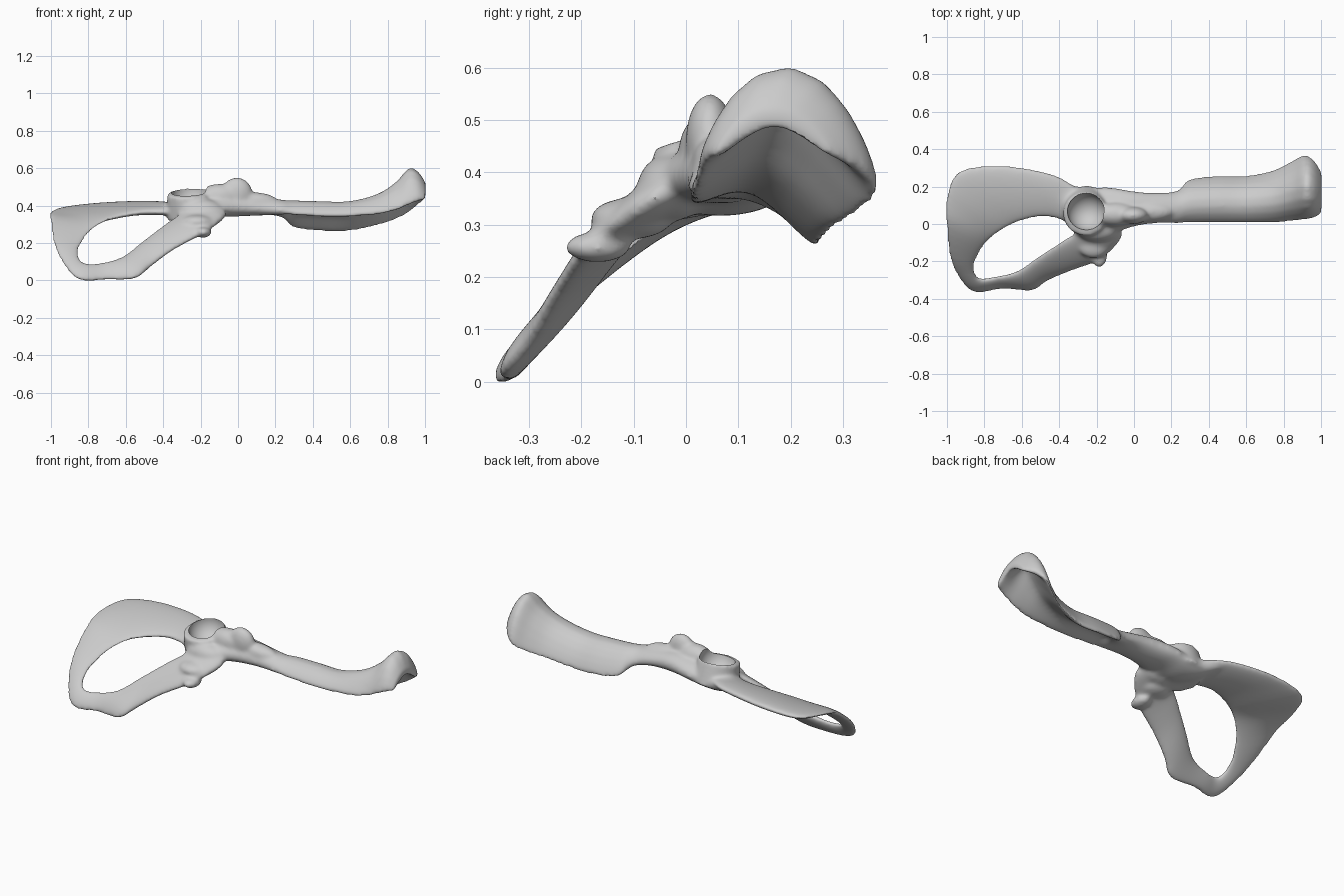
import bpy
import bmesh
import math
from mathutils import Matrix, Vector

if "Cube" in bpy.data.objects:
    bpy.data.objects.remove(bpy.data.objects["Cube"], do_unlink=True)

SIDES = 24
STEPS = 4
bm = bmesh.new()


def smooth_rows(rows, closed):
    """Catmull-Rom interpolation between stations of equal length."""
    count = len(rows)
    pick = (lambda i: rows[i % count]) if closed else (
        lambda i: rows[max(0, min(count - 1, i))])
    result = []
    for i in range(count if closed else count - 1):
        near = [pick(i + k) for k in (-1, 0, 1, 2)]
        for s in range(STEPS):
            t = s / STEPS
            result.append([
                b + t * (c - a + t * (2 * a - 5 * b + 4 * c - d
                         + t * (3 * (b - c) + d - a))) / 2
                for a, b, c, d in zip(*near)])
    if not closed:
        result.append(rows[-1])
    return result


def loft(sections, closed):
    """Skin a list of point loops into a tube."""
    rings = [[bm.verts.new(p) for p in loop] for loop in sections]
    pairs = list(zip(rings, rings[1:]))
    if closed:
        pairs.append((rings[-1], rings[0]))
    else:
        bm.faces.new(reversed(rings[0]))
        bm.faces.new(rings[-1])
    for first, second in pairs:
        for i in range(len(first)):
            j = (i + 1) % len(first)
            bm.faces.new((first[i], first[j], second[j], second[i]))


def arched_section(row):
    """Rounded strip bent into an arch across y, thick along its normal."""
    x, front, back, z_front, z_back, arch, half = [v / 100 for v in row]
    width, rise = back - front, z_back - z_front
    loop = []
    for i in range(SIDES):
        angle = math.tau * i / SIDES
        t = (1 - math.cos(angle)) / 2
        spot = Vector((x, front + width * t,
                       z_front + rise * t + arch * math.sin(math.pi * t)))
        slope = rise + arch * math.pi * math.cos(math.pi * t)
        normal = Vector((0, -slope, width)).normalized()
        loop.append(spot + normal * half * math.sin(angle))
    return loop


def strip_section(row):
    """Flat oval spanning from the outer edge to the inner edge."""
    values = [v / 100 for v in row]
    outer, inner, half = Vector(values[:3]), Vector(values[3:6]), values[6]
    middle, reach = (outer + inner) / 2, (outer - inner) / 2
    tangent = Vector((-reach.y, reach.x, 0))
    normal = reach.cross(tangent).normalized()
    return [middle + reach * math.cos(math.tau * i / SIDES)
            + normal * half * math.sin(math.tau * i / SIDES)
            for i in range(SIDES)]


def lump(centre, radii):
    bmesh.ops.create_icosphere(
        bm, subdivisions=3, radius=1,
        matrix=Matrix.Translation(centre) @ Matrix.Diagonal((*radii, 1)))


# Shaft and flared blade: x, front y, back y, front z, back z, arch, half depth
shaft = [
    (-42, 8, 25, 39, 41, 1, 2),
    (-32, 1, 21, 39, 40, 0, 5),
    (-22, -5, 20, 39, 40, 0, 6),
    (-12, -5, 20, 40, 41, 1, 6),
    (0, -1, 18, 40, 42, 1, 6),
    (12, 1, 17, 39, 40, 2, 5),
    (24, 1, 18, 38, 36, 4, 4),
    (30, 1, 24, 37, 30, 8, 3),
    (45, 1, 26, 36, 28, 9, 3),
    (60, 1, 26, 36, 28, 9, 3),
    (75, 1, 29, 37, 31, 11, 3),
    (85, 2, 34, 39, 34, 15, 3),
    (92, 3, 37, 42, 38, 18, 4),
    (97, 4, 34, 44, 42, 13, 4),
    (101, 6, 28, 45, 45, 7, 2),
]
loft([arched_section(r) for r in smooth_rows(shaft, False)], False)

# Ring around the large opening: outer point, inner point, half depth.
# The last station fans the ring into the shaft below the socket.
ring = [
    (-15, -17, 29, -32, -5, 36, 4),
    (-34, -25, 18, -38, -9, 32, 3),
    (-46, -30, 9, -50, -17, 23, 3),
    (-54, -35, 3, -62, -25, 14, 3),
    (-70, -34, 2, -74, -28, 11, 2),
    (-84, -36, 2, -81, -29, 11, 2),
    (-92, -30, 9, -84, -26, 14, 2),
    (-98, -18, 21, -84, -20, 19, 2),
    (-100, 0, 34, -79, -11, 27, 2),
    (-100, 14, 38, -71, -4, 33, 2),
    (-94, 28, 40, -62, 1, 36, 3),
    (-75, 32, 42, -50, 4, 38, 3),
    (-50, 29, 43, -40, 3, 38, 3),
    (-33, 22, 42, -33, -1, 38, 3),
    (-6, -1, 39, -32, -2, 38, 5),
]
loft([strip_section(r) for r in smooth_rows(ring, True)], True)

# Raised wall of the joint socket
socket = Vector((-0.25, 0.07, 0.42))
tilt = Matrix.Rotation(0.22, 4, 'X') @ Matrix.Rotation(-0.06, 4, 'Y')
bmesh.ops.create_cone(bm, cap_ends=True, segments=32, radius1=0.13,
                      radius2=0.118, depth=0.14,
                      matrix=Matrix.Translation(socket) @ tilt)

# Knob beside the socket, its saddle and tail, the neck front, the front spine
lump((0, 0.05, 0.48), (0.085, 0.047, 0.09))
lump((-0.09, 0.055, 0.465), (0.12, 0.065, 0.07))
lump((0.08, 0.07, 0.44), (0.14, 0.055, 0.05))
lump((-0.19, -0.02, 0.39), (0.12, 0.07, 0.065))
lump((-0.21, -0.1, 0.33), (0.09, 0.08, 0.04))
lump((-0.18, -0.165, 0.275), (0.045, 0.065, 0.03))

bmesh.ops.recalc_face_normals(bm, faces=bm.faces)
mesh = bpy.data.meshes.new("hip_bone")
bm.to_mesh(mesh)
bm.free()
bone = bpy.data.objects.new("hip_bone", mesh)
bpy.context.collection.objects.link(bone)

# Cutter for the socket hollow
bpy.ops.mesh.primitive_uv_sphere_add(segments=32, ring_count=20, radius=0.1,
                                     location=socket + Vector((0, 0, 0.07)))
cutter = bpy.context.object
cutter.name = "socket_cutter"
cutter.hide_render = True

# Fuse the parts, soften the joins, then hollow the socket
fuse = bone.modifiers.new("fuse", 'REMESH')
fuse.mode = 'VOXEL'
fuse.voxel_size = 0.008
soften = bone.modifiers.new("soften", 'SMOOTH')
soften.factor = 0.5
soften.iterations = 24
hollow = bone.modifiers.new("hollow", 'BOOLEAN')
hollow.operation = 'DIFFERENCE'
hollow.solver = 'EXACT'
hollow.object = cutter
bpy.ops.object.select_all(action='DESELECT')
bone.select_set(True)
bpy.context.view_layer.objects.active = bone
for name in ("fuse", "soften", "hollow"):
    bpy.ops.object.modifier_apply(modifier=name)
bpy.data.objects.remove(cutter, do_unlink=True)

# Rest the bone on the ground, centred
axes = list(zip(*(v.co for v in bone.data.vertices)))
low = Vector([min(a) for a in axes])
high = Vector([max(a) for a in axes])
bone.data.transform(Matrix.Translation(
    (-(low.x + high.x) / 2, -(low.y + high.y) / 2, -low.z)))
bpy.ops.object.shade_smooth_by_angle(angle=math.radians(40))

# Bone colour
grey = bpy.data.materials.new("light_grey")
grey.use_nodes = True
grey.diffuse_color = (0.6, 0.6, 0.6, 1)
grey.node_tree.nodes["Principled BSDF"].inputs["Base Color"].default_value = (
    0.6, 0.6, 0.6, 1)
bone.data.materials.clear()
bone.data.materials.append(grey)
